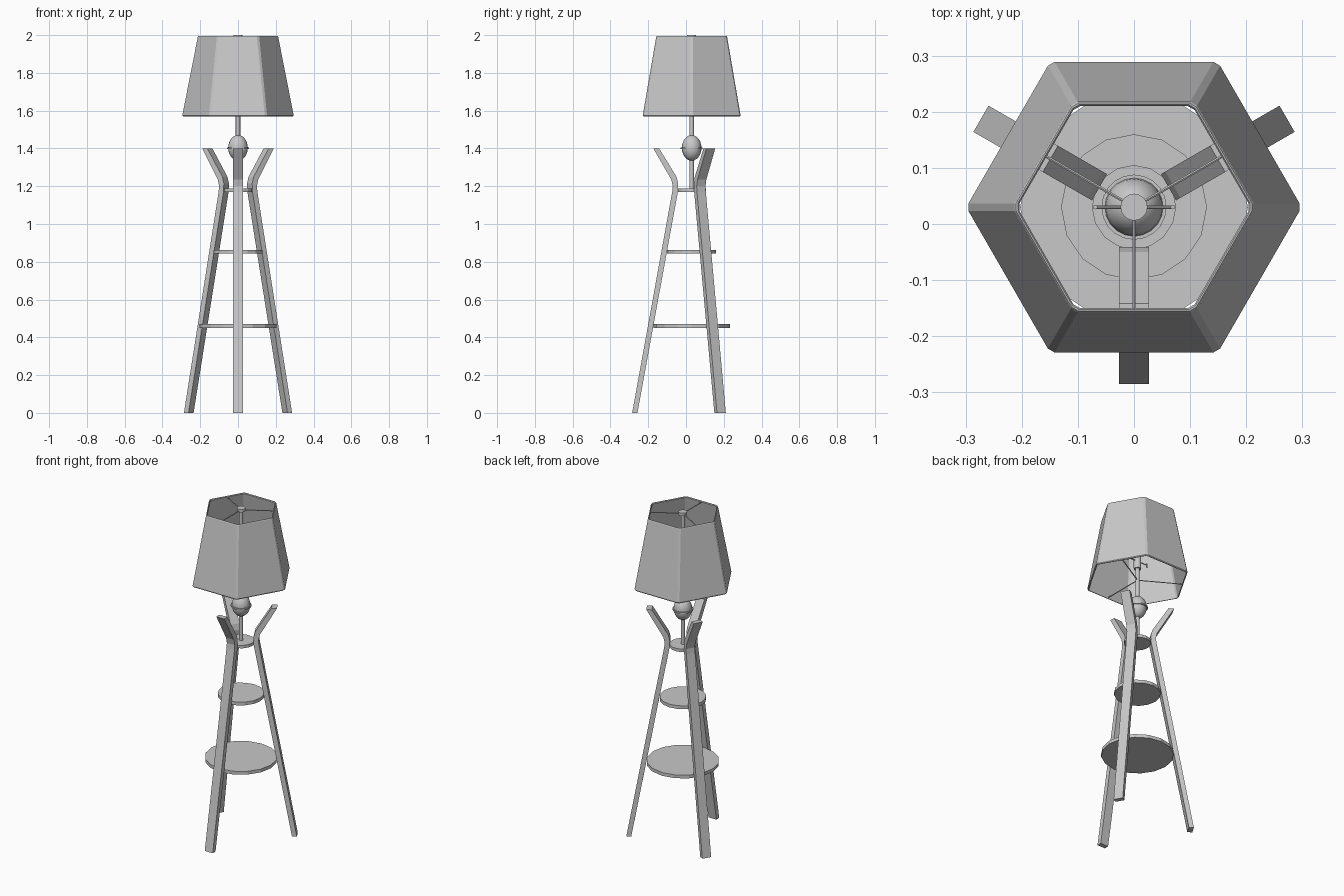
import bpy, bmesh, math
from mathutils import Vector, Matrix

cube = bpy.data.objects.get("Cube")
if cube:
    bpy.data.objects.remove(cube, do_unlink=True)

AXIS_Y = 0.03
LEG_ANGLES = [math.radians(a) for a in (-90, 30, 150)]

grey = bpy.data.materials.new("light_grey")
grey.use_nodes = True
GREY = (0.58, 0.58, 0.58, 1)
grey.diffuse_color = GREY
grey.node_tree.nodes["Principled BSDF"].inputs["Base Color"].default_value = GREY


def finish(name, bm, smooth=False):
    """Turn a bmesh around the lamp axis into a coloured object."""
    bmesh.ops.recalc_face_normals(bm, faces=bm.faces)
    mesh = bpy.data.meshes.new(name)
    bm.to_mesh(mesh)
    bm.free()
    mesh.materials.append(grey)
    ob = bpy.data.objects.new(name, mesh)
    ob.location.y = AXIS_Y
    bpy.context.collection.objects.link(ob)
    if smooth:
        bpy.ops.object.select_all(action='DESELECT')
        ob.select_set(True)
        bpy.context.view_layer.objects.active = ob
        bpy.ops.object.shade_smooth_by_angle(angle=math.radians(40))
    return ob


def rod(name, a, b, radius, sides=8, smooth=False):
    """Closed cylinder between two points."""
    a, b = Vector(a), Vector(b)
    d = b - a
    bm = bmesh.new()
    m = Matrix.Translation((a + b) / 2) @ d.to_track_quat('Z', 'Y').to_matrix().to_4x4()
    bmesh.ops.create_cone(bm, cap_ends=True, segments=sides, radius1=radius,
                          radius2=radius, depth=d.length, matrix=m)
    return finish(name, bm, smooth)


def disc(name, radius, z, thick, sides=16):
    return rod(name, (0, 0, z - thick / 2), (0, 0, z + thick / 2), radius, sides)


# Three bent legs: a side profile (radius, height) given width
outer = [(0.315, 0), (0.103, 1.17), (0.1, 1.2), (0.108, 1.235), (0.203, 1.4)]
inner = [(0.172, 1.4), (0.08, 1.25), (0.071, 1.215), (0.073, 1.17), (0.287, 0)]
for i, ang in enumerate(LEG_ANGLES):
    bm = bmesh.new()
    face = bm.faces.new([bm.verts.new((r, -0.027, z)) for r, z in outer + inner])
    ext = bmesh.ops.extrude_face_region(bm, geom=[face])
    moved = [v for v in ext["geom"] if isinstance(v, bmesh.types.BMVert)]
    bmesh.ops.translate(bm, verts=moved, vec=(0, 0.054, 0))
    bmesh.ops.rotate(bm, verts=bm.verts, matrix=Matrix.Rotation(ang, 3, 'Z'))
    finish(f"leg_{i + 1}", bm)

# Round shelves
disc("lower_shelf", 0.203, 0.46, 0.02)
disc("middle_shelf", 0.13, 0.853, 0.02)
disc("upper_shelf", 0.075, 1.178, 0.018)

# Central pole with oval ball and its thin collar
rod("pole", (0, 0, 1.17), (0, 0, 1.99), 0.012, 12, True)
bm = bmesh.new()
bmesh.ops.create_uvsphere(bm, u_segments=20, v_segments=12, radius=1)
bmesh.ops.scale(bm, verts=bm.verts, vec=(0.052, 0.052, 0.068))
bmesh.ops.translate(bm, verts=bm.verts, vec=(0, 0, 1.403))
finish("ball", bm, True)
disc("ball_collar", 0.058, 1.4, 0.008, 20)

# Lamp holder with a crossbar and two small pulls
rod("lamp_holder", (0, 0, 1.65), (0, 0, 1.73), 0.021, 12, True)
rod("crossbar", (-0.07, 0, 1.7), (0.07, 0, 1.7), 0.003)
for side, x in (("left", 0.069), ("right", -0.069)):
    rod(f"{side}_pull", (x, 0, 1.685), (x, 0, 1.71), 0.004)

# Shade: six walls with narrow cut corners, a closed thin shell
def shade_ring(bm, radius, z, cut=0.008):
    corners = [Vector((math.cos(k * math.pi / 3), math.sin(k * math.pi / 3), 0)) * radius
               for k in range(6)]
    ring = []
    for k, c in enumerate(corners):
        for other in (corners[k - 1], corners[(k + 1) % 6]):
            p = c + (other - c).normalized() * cut
            ring.append(bm.verts.new((p.x, p.y, z)))
    return ring


bm = bmesh.new()
profile = [(0.295, 1.57), (0.299, 1.575), (0.217, 1.99), (0.214, 1.995),
           (0.211, 1.995), (0.208, 1.99), (0.289, 1.575), (0.291, 1.57)]
rings = [shade_ring(bm, r, z) for r, z in profile]
for k, ring in enumerate(rings):
    nxt = rings[(k + 1) % len(rings)]
    for j in range(12):
        n = (j + 1) % 12
        bm.faces.new((ring[j], ring[n], nxt[n], nxt[j]))
finish("shade", bm)

# Wire spokes holding the shade at both rims, and the finial
for level, z, reach in (("upper", 1.988, 0.184), ("lower", 1.578, 0.253)):
    for i, ang in enumerate(LEG_ANGLES):
        rod(f"{level}_spoke_{i + 1}", (0, 0, z),
            (reach * math.cos(ang), reach * math.sin(ang), z), 0.003, 6)
disc("finial", 0.024, 1.991, 0.018, 16)
